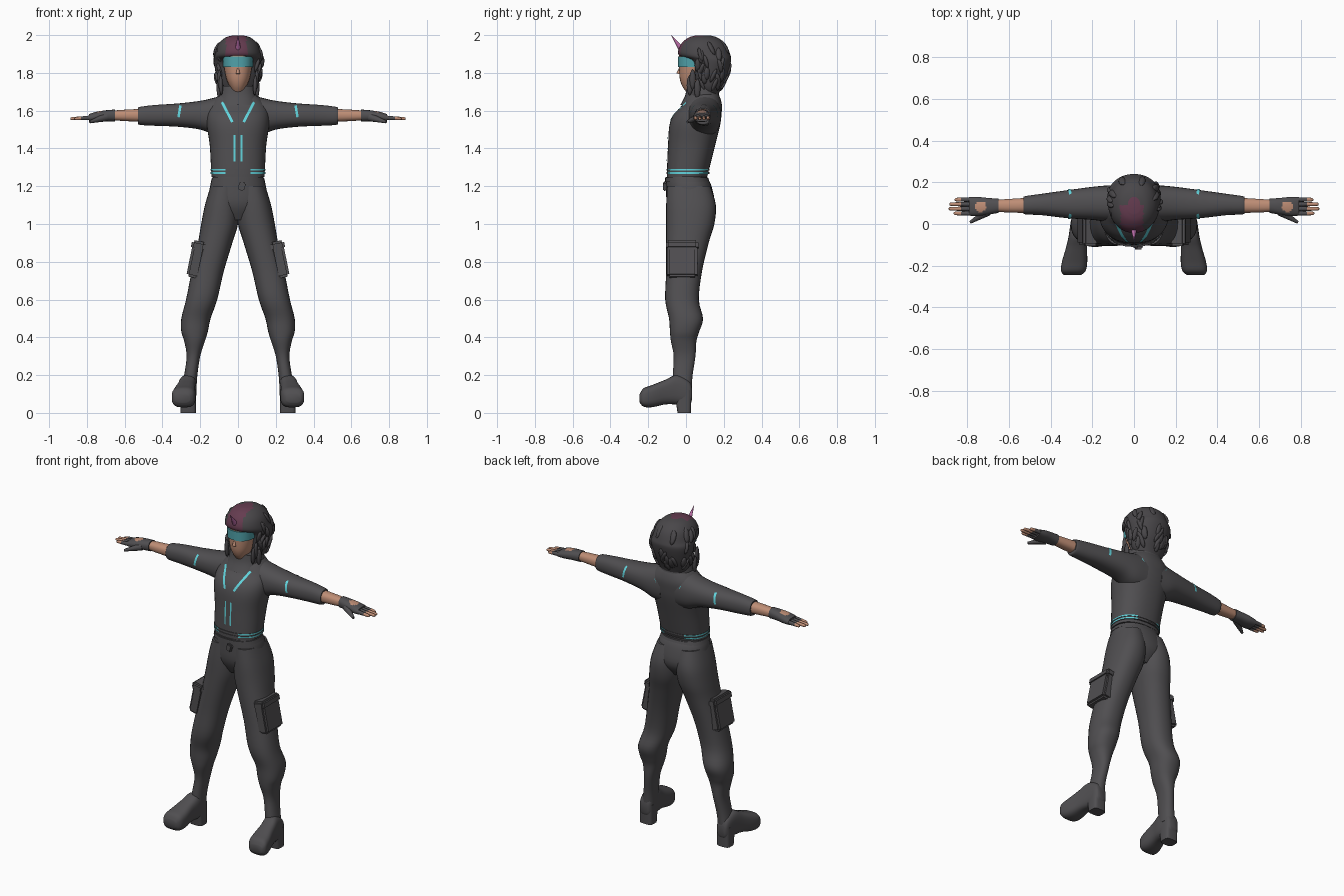
import bpy, bmesh, math, random
from mathutils import Vector, Matrix
from mathutils.bvhtree import BVHTree

random.seed(4)
if "Cube" in bpy.data.objects:
    bpy.data.objects.remove(bpy.data.objects["Cube"])


def material(name, *rgb):
    m = bpy.data.materials.new(name)
    m.use_nodes = True
    m.diffuse_color = (*rgb, 1)
    m.node_tree.nodes["Principled BSDF"].inputs["Base Color"].default_value = (*rgb, 1)
    return m


CLOTH = material("charcoal cloth", .08, .077, .082)
HAIR = material("dark hair", .066, .062, .067)
SKIN = material("skin", .52, .27, .18)
CYAN = material("cyan trim", .12, .66, .72)
VISOR = material("teal visor", .08, .36, .4)
HORN = material("pink horn", .46, .14, .36)
PLUM = material("plum hair", .13, .045, .08)


def finish(name, bm, mats, rule=None):
    """Turn a bmesh into a smooth shaded object, coloured by an optional rule."""
    bmesh.ops.recalc_face_normals(bm, faces=bm.faces)
    for f in bm.faces:
        f.material_index = rule(f.calc_center_median(), f.normal) if rule else 0
    mesh = bpy.data.meshes.new(name)
    bm.to_mesh(mesh)
    bm.free()
    for m in mats:
        mesh.materials.append(m)
    ob = bpy.data.objects.new(name, mesh)
    bpy.context.collection.objects.link(ob)
    bpy.ops.object.select_all(action='DESELECT')
    ob.select_set(True)
    bpy.context.view_layer.objects.active = ob
    bpy.ops.object.shade_smooth_by_angle(angle=math.radians(45))
    return ob


def smooth_rows(rows, sub):
    """Catmull-Rom subdivision of the loft sections."""
    out = []
    for i in range(len(rows) - 1):
        q = [rows[min(max(i + k, 0), len(rows) - 1)] for k in (-1, 0, 1, 2)]
        for s in range(sub):
            t = s / sub
            out.append([b + .5 * t * (c - a + t * (2*a - 5*b + 4*c - d + t * (3*(b - c) + d - a)))
                        for a, b, c, d in zip(*q)])
    return out + [rows[-1]]


def loft(name, rows, axis, mats, side=1, n=28, sub=4, power=2.3, rule=None):
    """Rounded sections along an axis; row = (position, low, high, low, high)."""
    bm = bmesh.new()
    rings = []
    for t, a0, a1, b0, b1 in smooth_rows(rows, sub):
        ring = []
        for k in range(n):
            ang = math.tau * k / n
            c, s = math.cos(ang), math.sin(ang)
            a = (a0 + a1 + (a1 - a0) * math.copysign(abs(c) ** (2 / power), c)) / 2
            b = (b0 + b1 + (b1 - b0) * math.copysign(abs(s) ** (2 / power), s)) / 2
            p = {'x': (t, a, b), 'y': (a, t, b), 'z': (a, b, t)}[axis]
            ring.append(bm.verts.new((p[0] * side, p[1], p[2])))
        rings.append(ring)
    for r, q in zip(rings, rings[1:]):
        for k in range(n):
            bm.faces.new((r[k], r[k - 1], q[k - 1], q[k]))
    bm.faces.new(rings[0])
    bm.faces.new(rings[-1])
    return finish(name, bm, mats, rule)


def even(rows):
    return [(z, -w, w, y0, y1) for z, w, y0, y1 in rows]


def aim(a, b):
    return Matrix.Translation((a + b) / 2) @ (b - a).to_track_quat('Z', 'Y').to_matrix().to_4x4()


def cone(name, a, b, r0, r1, mat):
    a, b = Vector(a), Vector(b)
    bm = bmesh.new()
    bmesh.ops.create_cone(bm, cap_ends=True, segments=10, radius1=r0, radius2=r1,
                          depth=(b - a).length, matrix=aim(a, b))
    return finish(name, bm, [mat])


def block(name, loc, size, tilt, bevel=.012):
    bm = bmesh.new()
    bmesh.ops.create_cube(bm, size=1, matrix=Matrix.Translation(loc)
                          @ Matrix.Rotation(tilt, 4, 'Y') @ Matrix.Diagonal((*size, 1)))
    bmesh.ops.bevel(bm, geom=bm.edges[:], offset=bevel, segments=2, affect='EDGES')
    return finish(name, bm, [CLOTH])


def tree(ob):
    return BVHTree.FromPolygons([v.co for v in ob.data.vertices],
                                [p.vertices for p in ob.data.polygons])


def strip(name, target, a, b, width, face=-1):
    """Thin trim laid on the front (-1) or back (1) of a part, from a to b in x, z."""
    bvh, a, b = tree(target), Vector(a), Vector(b)
    d = (b - a).normalized() * width / 2
    bm, rows = bmesh.new(), []
    for i in range(9):
        mid, row = a.lerp(b, i / 8), []
        for s in (-1, 1):
            x, z = mid.x - d.y * s, mid.y + d.x * s
            hit = bvh.ray_cast(Vector((x, face, z)), Vector((0, -face, 0)))[0]
            if hit:
                row.append(bm.verts.new(hit + Vector((0, face * .004, 0))))
        if len(row) == 2:
            rows.append(row)
    for r, q in zip(rows, rows[1:]):
        bm.faces.new((r[0], r[1], q[1], q[0]))
    return finish(name, bm, [CYAN])


# Jacket, collar and hips
jacket = loft("jacket", even([
    (1.25, .14, -.1, .112), (1.3, .143, -.1, .125), (1.42, .15, -.095, .155),
    (1.52, .165, -.088, .18), (1.58, .165, -.065, .188), (1.63, .15, -.02, .19),
    (1.67, .115, 0, .18), (1.7, .08, .02, .165)]), 'z', [CLOTH], n=40)
loft("collar", even([(1.63, .115, -.03, .185), (1.68, .1, -.005, .175),
                     (1.73, .092, .005, .168)]), 'z', [CLOTH])
loft("hips", even([(1.02, .08, -.06, .1), (1.1, .15, -.1, .15),
                   (1.2, .148, -.105, .135), (1.25, .13, -.105, .11)]), 'z', [CLOTH])
loft("waistband", even([(1.222, .144, -.11, .125), (1.245, .138, -.11, .117)]), 'z', [CLOTH])
block("waist_knot", (.02, -.112, 1.2), (.035, .02, .045), .3, .006)

# Jacket trim
for z in (1.27, 1.287):
    loft("hem_stripe", even([(z - .004, .145, -.104, .124), (z + .004, .145, -.104, .125)]),
         'z', [CLOTH, CYAN], n=60, sub=1,
         rule=lambda c, n: int(abs(c.x) > .06 and abs(n.z) < .5))
for s in (1, -1):
    strip("zip_line", jacket, (.018 * s, 1.33), (.018 * s, 1.47), .009)
    strip("lapel_trim", jacket, (.085 * s, 1.645), (.03 * s, 1.54), .014)
    strip("shoulder_blade_tab", jacket, (.08 * s, 1.585), (.095 * s, 1.62), .018, 1)

for s, tag in ((1, "left_"), (-1, "right_")):
    # Sleeve, forearm and sleeve trim
    sleeve = loft(tag + "sleeve", [
        (.05, .01, .185, 1.46, 1.69), (.12, .01, .185, 1.47, 1.67), (.2, .02, .178, 1.5, 1.652),
        (.32, .028, .162, 1.515, 1.638), (.44, .042, .145, 1.52, 1.63),
        (.52, .046, .134, 1.525, 1.62), (.53, .053, .127, 1.535, 1.612)], 'x', [CLOTH], s)
    for face in (-1, 1):
        strip(tag + "sleeve_trim", sleeve, (.315 * s, 1.565), (.305 * s, 1.628), .013, face)
    loft(tag + "forearm", [(.5, .053, .126, 1.54, 1.61), (.6, .055, .12, 1.545, 1.605),
                           (.67, .06, .115, 1.55, 1.6)], 'x', [SKIN], s)
    # Fingerless glove with an opening on the back of the hand
    loft(tag + "glove", [
        (.65, .053, .121, 1.543, 1.606), (.7, .045, .125, 1.543, 1.602),
        (.75, .038, .13, 1.54, 1.594), (.79, .04, .13, 1.542, 1.582)],
        'x', [CLOTH, SKIN], s, sub=8,
        rule=lambda c, n: int(n.z > .3 and math.hypot(abs(c.x) - .735, c.y - .083) < .026))
    for i, tip in enumerate((.865, .888, .885, .86)):
        y = .051 + .022 * i
        loft(tag + "finger", [
            (.77, y - .011, y + .011, 1.55, 1.576), (.83, y - .01, y + .01, 1.55, 1.57),
            (tip - .008, y - .008, y + .008, 1.55, 1.566), (tip, y - .003, y + .003, 1.554, 1.56)],
            'x', [CLOTH, SKIN], s, n=10, rule=lambda c, n: int(abs(c.x) > .825))
    cone(tag + "thumb", (.7 * s, .06, 1.565), (.785 * s, .008, 1.54), .022, .007, CLOTH)

    # Trouser leg gathered into the boot shaft
    loft(tag + "leg", [
        (1.2, 0, .145, -.1, .13), (1.1, -.005, .175, -.105, .158), (1, 0, .195, -.105, .15),
        (.9, .03, .212, -.105, .12), (.75, .075, .245, -.105, .085), (.6, .11, .275, -.11, .068),
        (.5, .145, .3, -.09, .09), (.43, .16, .3, -.085, .07), (.38, .175, .285, -.08, .055),
        (.3, .2, .272, -.065, .05), (.2, .215, .285, -.07, .035), (.12, .22, .3, -.07, .03)],
        'z', [CLOTH], s)
    # Boot foot and heel
    loft(tag + "boot", [
        (.032, .24, .29, .07, .13), (.015, .225, .302, .045, .17), (-.05, .22, .312, .045, .2),
        (-.11, .225, .325, .045, .175), (-.18, .224, .345, .03, .147),
        (-.225, .232, .35, .033, .13), (-.245, .255, .335, .055, .1)], 'y', [CLOTH], s, power=3)
    loft(tag + "heel", [(0, .222, .305, -.045, .026), (.12, .222, .305, -.062, .03)],
         'z', [CLOTH], s, power=4)
    # Cargo pocket with flap
    block(tag + "cargo_pocket", (.223 * s, -.02, .8), (.07, .16, .17), -.2 * s)
    block(tag + "pocket_flap", (.21 * s, -.02, .885), (.075, .172, .05), -.2 * s)

# Face and wraparound visor
loft("face", even([
    (1.7, .03, 0, .08), (1.73, .045, -.02, .1), (1.77, .062, -.033, .13),
    (1.83, .074, -.037, .15), (1.89, .076, -.037, .16), (1.93, .07, -.02, .15)]), 'z', [SKIN])
cone("nose", (0, -.03, 1.83), (0, -.04, 1.795), .004, .011, SKIN)
loft("visor", even([(1.832, .079, -.043, .13), (1.888, .081, -.043, .13)]),
     'z', [VISOR], sub=1)

# Hair cap with a plum fringe
def fringe(c, n):
    return int(abs(c.x + .01) < .055 and c.y < .09 and c.z > 1.88)


hair = loft("hair", even([
    (1.68, .07, .09, .17), (1.72, .1, .06, .185), (1.78, .115, .035, .215), (1.86, .127, .02, .238),
    (1.895, .123, -.04, .235), (1.95, .105, -.028, .212), (1.985, .07, .01, .17),
    (1.998, .03, .05, .13)]), 'z', [HAIR, PLUM], n=44, power=2.1, rule=fringe)

# Tufts hugging the hair, plus side locks beside the jaw
bvh, ends = tree(hair), []


def on_hair(ang, z):
    d = Vector((math.sin(ang), math.cos(ang), 0))
    return bvh.ray_cast(Vector((0, .11, z)) + d, -d)[0]


for i in range(70):
    ang, z = random.uniform(-math.pi, math.pi), random.uniform(1.76, 1.97)
    if abs(ang) > 2.1 and z < 1.97:
        continue
    a, b = on_hair(ang, z), on_hair(ang + random.uniform(-.25, .25), z - .06)
    if a and b:
        ends.append((a, b))
for s in (1, -1):
    for x, y, z in ((.1, .035, 1.76), (.092, .02, 1.73), (.105, .06, 1.71), (.085, .05, 1.69)):
        ends.append((Vector((x * s, y, z + .05)), Vector((x * s * .96, y, z - .04))))
bm = bmesh.new()
for a, b in ends:
    size = Matrix.Diagonal((.017, .011, (b - a).length * .6, 1))
    bmesh.ops.create_icosphere(bm, subdivisions=2, radius=1, matrix=aim(a, b) @ size)
finish("hair_tufts", bm, [HAIR, PLUM], fringe)

# Forehead horn
cone("horn", (0, -.01, 1.905), (0, -.078, 2), .02, .001, HORN)
